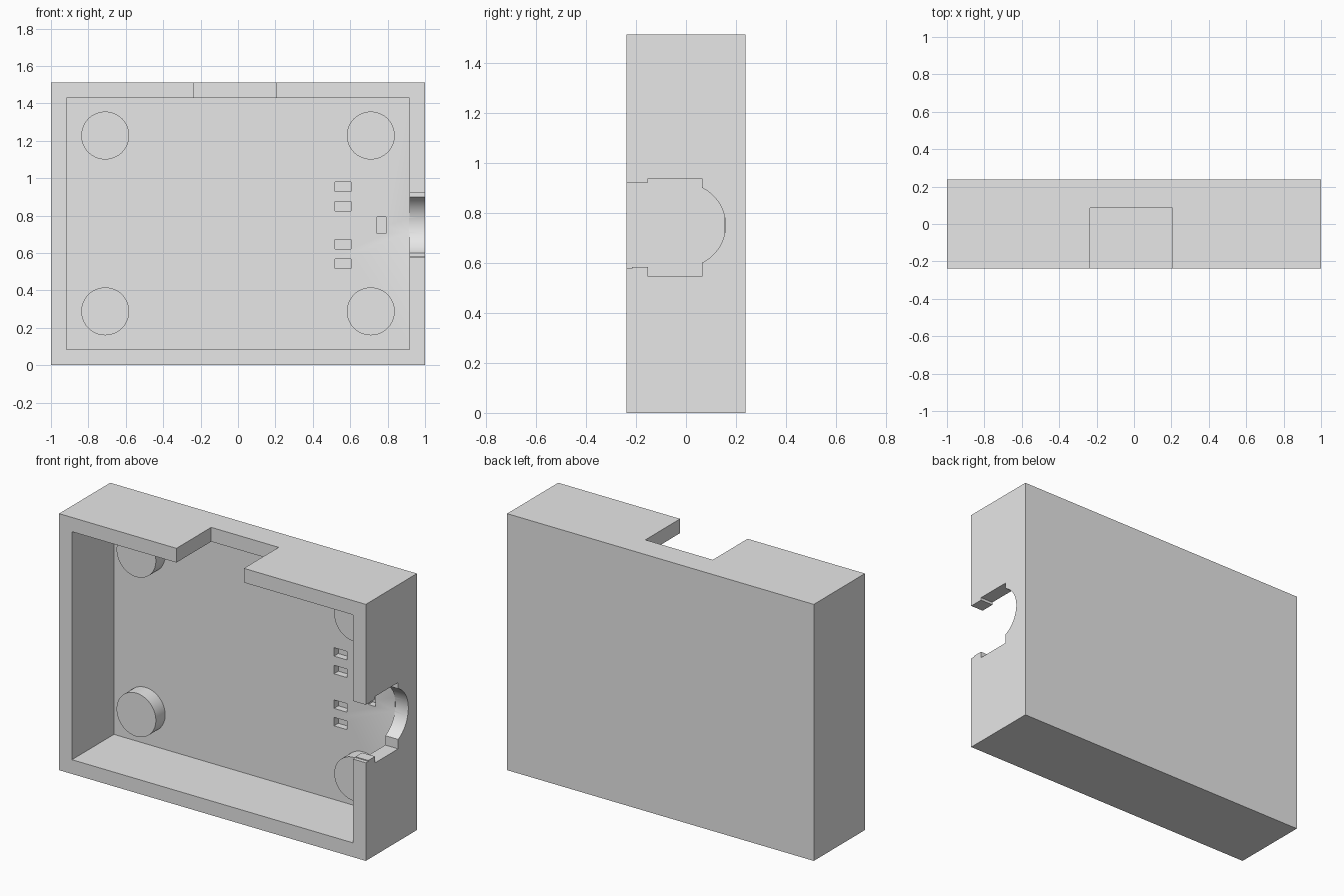
import bpy, bmesh, math
from mathutils import Matrix

cube = bpy.data.objects.get("Cube")
if cube:
    bpy.data.objects.remove(cube, do_unlink=True)

grey = bpy.data.materials.new("light_grey")
grey.use_nodes = True
grey.diffuse_color = (0.8, 0.8, 0.8, 1)
grey.node_tree.nodes["Principled BSDF"].inputs["Base Color"].default_value = (0.8, 0.8, 0.8, 1)


def make(name, bm):
    bmesh.ops.recalc_face_normals(bm, faces=bm.faces)
    mesh = bpy.data.meshes.new(name)
    bm.to_mesh(mesh)
    bm.free()
    mesh.materials.append(grey)
    obj = bpy.data.objects.new(name, mesh)
    bpy.context.collection.objects.link(obj)
    return obj


def box(name, x, y, z):
    bm = bmesh.new()
    bmesh.ops.create_cube(bm, size=1)
    for v in bm.verts:
        v.co = [lo if c < 0 else hi for c, (lo, hi) in zip(v.co, (x, y, z))]
    return make(name, bm)


def prism_x(name, profile, x0, x1):
    bm = bmesh.new()
    face = bm.faces.new([bm.verts.new((x0, y, z)) for y, z in profile])
    ext = bmesh.ops.extrude_face_region(bm, geom=[face])
    for v in ext["geom"]:
        if isinstance(v, bmesh.types.BMVert):
            v.co.x = x1
    return make(name, bm)


def activate(obj):
    bpy.ops.object.select_all(action='DESELECT')
    obj.select_set(True)
    bpy.context.view_layer.objects.active = obj


def cut(obj, cutter):
    cutter.hide_render = True
    mod = obj.modifiers.new(cutter.name, 'BOOLEAN')
    mod.operation = 'DIFFERENCE'
    mod.solver = 'EXACT'
    mod.object = cutter
    activate(obj)
    bpy.ops.object.modifier_apply(modifier=mod.name)
    bpy.data.objects.remove(cutter, do_unlink=True)


HALF_Y, TOP, WALL, FLOOR = 0.238, 1.512, 0.084, 0.153

# Open-fronted tray
tray = box("case_tray", (-1, 1), (-HALF_Y, HALF_Y), (0, TOP))
cut(tray, box("cavity_cutter", (WALL - 1, 1 - WALL), (-0.4, FLOOR), (WALL, TOP - WALL)))

# Rectangular notch in the top wall
cut(tray, box("top_notch_cutter", (-0.235, 0.205), (-0.4, 0.086), (1.35, 1.6)))

# Stepped socket opening with a rounded end in the left side wall
cy, cz, r = -0.008, 0.75, 0.166
a = math.acos((0.064 - cy) / r)
arc = [(cy + r * math.cos(t), cz + r * math.sin(t))
       for t in (-a + 2 * a * i / 32 for i in range(33))]
lower = [(-0.4, 0.578), (-0.215, 0.578), (-0.215, 0.583),
         (-0.152, 0.583), (-0.152, 0.545), (0.064, 0.545)]
upper = [(0.064, 0.936), (-0.152, 0.936), (-0.152, 0.92), (-0.4, 0.92)]
cut(tray, prism_x("socket_cutter", lower + arc + upper, 1 - WALL - 0.0005, 1.1))

# Small blind pockets in the floor
for z in (0.543, 0.646, 0.85, 0.954):
    cut(tray, box("pocket_cutter", (0.519, 0.605), (0.1, FLOOR + 0.04), (z - 0.025, z + 0.025)))
cut(tray, box("tall_pocket_cutter", (0.743, 0.791), (0.1, FLOOR + 0.04), (0.704, 0.792)))
activate(tray)
bpy.ops.object.shade_smooth_by_angle(angle=math.radians(25))

# Round support posts on the floor
for side, sx in (("left", 1), ("right", -1)):
    for level, z in (("lower", 0.288), ("upper", 1.228)):
        bm = bmesh.new()
        y0, y1 = 0.066, FLOOR + 0.005
        bmesh.ops.create_cone(
            bm, cap_ends=True, segments=64, radius1=0.128, radius2=0.128, depth=y1 - y0,
            matrix=Matrix.Translation((sx * 0.71, (y0 + y1) / 2, z)) @ Matrix.Rotation(math.pi / 2, 4, 'X'))
        activate(make(f"{level}_{side}_post", bm))
        bpy.ops.object.shade_smooth_by_angle(angle=math.radians(30))
